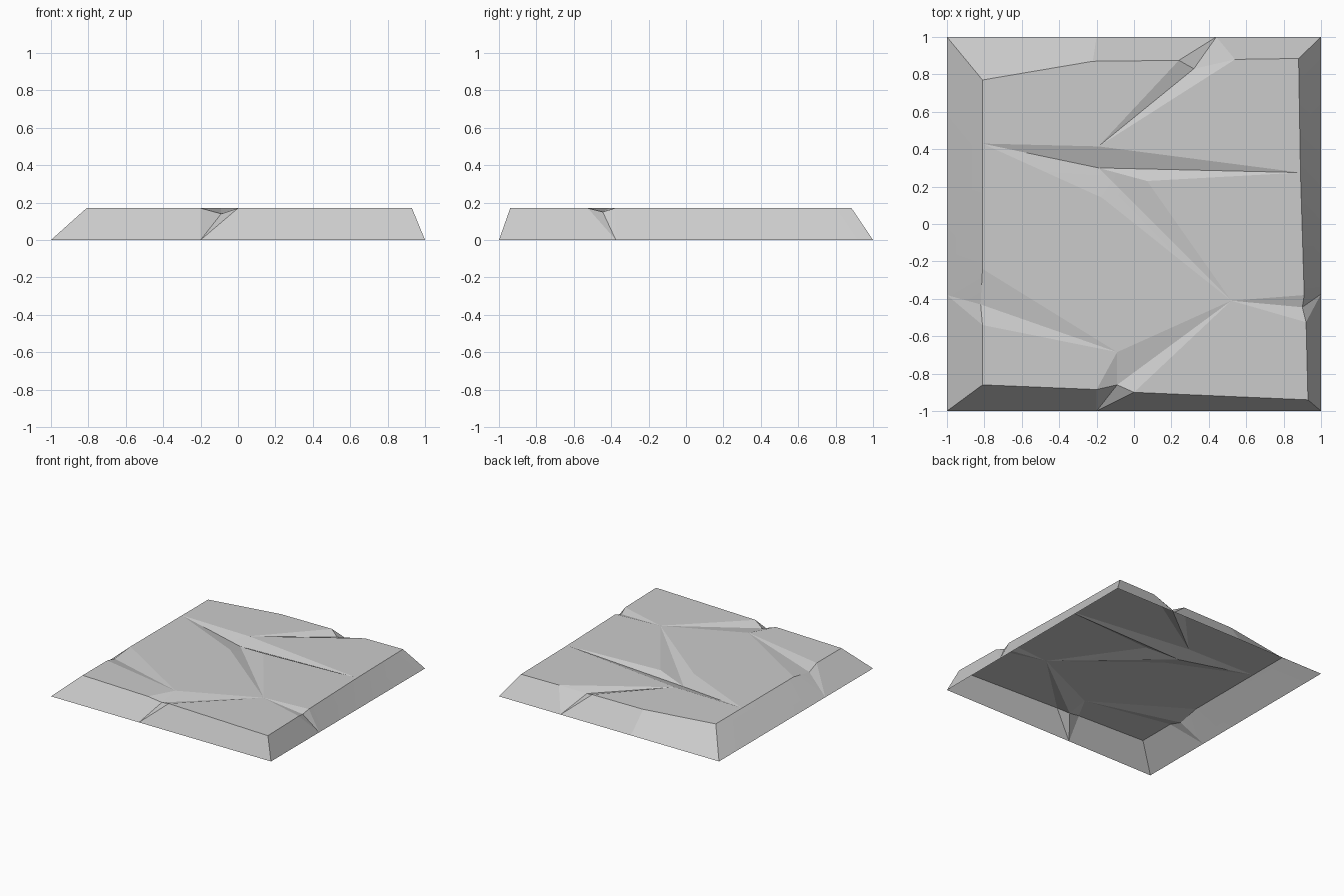
import bpy, bmesh, math

if "Cube" in bpy.data.objects:
    bpy.data.objects.remove(bpy.data.objects["Cube"])

H = 0.17  # height of the slab top

# Foot outline on the ground
rim = dict(
    r_fl=(-1, -1), r_f=(-.2, -1), r_fr=(1, -1), r_r=(1, -.375), r_r2=(1, .32),
    r_br=(1, 1), r_b=(.44, 1), r_b2=(-.2, 1), r_bl=(-1, 1), r_l=(-1, -.38))

# Corners of the flat plates
top = dict(
    fl=(-.81, -.86), f1=(-.2, -.885), f2=(0, -.9), fr=(.93, -.94),
    r1=(.92, -.525), r2=(.91, -.38), r3=(.89, .275), br=(.88, .885),
    b1=(.54, .88), b2=(.24, .875), b3=(-.22, .87), bl=(-.81, .77),
    l1=(-.81, .43), l2=(-.81, -.24), l3=(-.81, -.54),
    tip_b=(-.19, .415), tip_l=(-.09, -.685), hub=(.52, -.41),
    m1=(-.17, .14), m2=(.07, .23))

# Bottoms of the cracks
valley = dict(
    v_f=(-.09, -.86, .14), v_r=(.9, -.445, .15), v_b=(.32, .83, .14),
    v_l=(-.82, -.43, .14), v_m=(-.19, .30, .13), v_m2=(-.05, .16, .14))

plates = [
    "l1 tip_b b2 b3 bl", "tip_b r3 br b1", "l1 m1 hub tip_l l2",
    "m2 hub r2 r3", "hub f2 fr r1", "fl f1 tip_l l3"]

cracks = [
    # front crack
    "f1 v_f tip_l", "tip_l v_f hub", "v_f f2 hub", "f1 r_f v_f", "v_f r_f f2",
    # right crack
    "hub v_r r2", "hub r1 v_r", "v_r r_r r2", "v_r r1 r_r",
    # back crack
    "tip_b v_b b2", "tip_b b1 v_b", "v_b r_b b2", "v_b b1 r_b",
    # left crack
    "tip_l l2 v_l", "tip_l v_l l3", "v_l l2 r_l", "v_l r_l l3",
    # middle crack and its branch
    "l1 v_m tip_b", "tip_b v_m r3", "v_m m2 r3", "l1 m1 v_m",
    "v_m m1 v_m2", "v_m v_m2 m2", "m2 v_m2 hub", "m1 hub v_m2"]

sides = [
    "r_fl r_f f1 fl", "r_f r_fr fr f2",
    "r_fr r_r r1 fr", "r_r r_r2 r3 r2", "r_r2 r_br br r3",
    "r_br r_b b1 br", "r_b r_b2 b3 b2", "r_b2 r_bl bl b3",
    "r_bl r_l l2 l1 bl", "r_l r_fl fl l3"]

bm = bmesh.new()
v = {k: bm.verts.new((*p, 0)) for k, p in rim.items()}
v.update({k: bm.verts.new((*p, H)) for k, p in top.items()})
v.update({k: bm.verts.new(p) for k, p in valley.items()})

# Every surface of this open shell faces upward
for names in plates + cracks + sides:
    face = bm.faces.new([v[n] for n in names.split()])
    face.normal_update()
    if face.normal.z < 0:
        face.normal_flip()

mesh = bpy.data.meshes.new("cracked_slab")
bm.to_mesh(mesh)
bm.free()
slab = bpy.data.objects.new("cracked_slab", mesh)
bpy.context.collection.objects.link(slab)

bpy.context.view_layer.objects.active = slab
slab.select_set(True)
bpy.ops.object.shade_smooth_by_angle(angle=math.radians(10))
